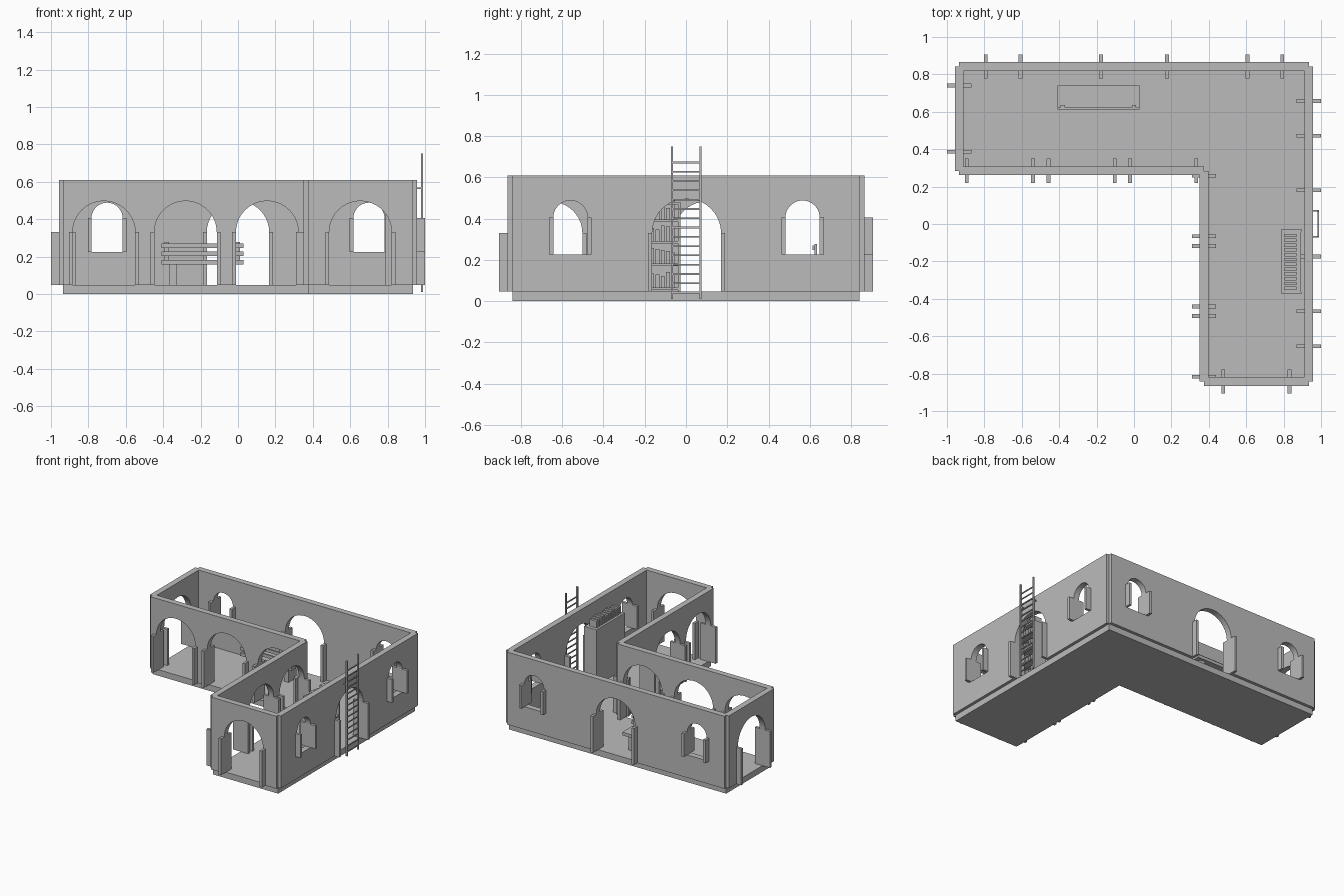
import bpy, math
from mathutils import Matrix, Vector

if "Cube" in bpy.data.objects:
    bpy.data.objects.remove(bpy.data.objects["Cube"])

stone = bpy.data.materials.new("plain_grey")
stone.diffuse_color = (0.5, 0.5, 0.5, 1)
stone.use_nodes = True
stone.node_tree.nodes["Principled BSDF"].inputs["Base Color"].default_value = stone.diffuse_color

FLOOR, TOP = 0.047, 0.61
X, Y = 0.935, 0.842            # outer footprint centre lines
IX, IY = 0.374, 0.284          # inner corner of the L
THICK, JAMB_DEPTH, JAMB_W = 0.046, 0.13, 0.02


def add_mesh(name, verts, faces):
    me = bpy.data.meshes.new(name)
    me.from_pydata(verts, [], faces)
    me.materials.append(stone)
    ob = bpy.data.objects.new(name, me)
    bpy.context.collection.objects.link(ob)
    return ob


CUBE = [(0, 2, 3, 1), (4, 5, 7, 6), (0, 1, 5, 4), (2, 6, 7, 3), (0, 4, 6, 2), (1, 3, 7, 5)]


def boxes(name, items):
    """One object from boxes given as (x0, x1, y0, y1, z0, z1)."""
    verts, faces = [], []
    for x0, x1, y0, y1, z0, z1 in items:
        n = len(verts)
        verts += [(x, y, z) for z in (z0, z1) for y in (y0, y1) for x in (x0, x1)]
        faces += [tuple(n + i for i in f) for f in CUBE]
    return add_mesh(name, verts, faces)


def arch(c, half, spring, rise_from, n=20):
    """Outline of an arched opening, left foot to right foot."""
    pts = [(c - half, rise_from)]
    pts += [(c - half * math.cos(math.pi * i / n), spring + half * math.sin(math.pi * i / n))
            for i in range(n + 1)]
    return pts + [(c + half, rise_from)]


def wall(name, axis, at, lo, hi, doors, windows=(), half=0.167):
    """Wall along an axis with arched doors, arched windows and their jambs."""
    outline = [(lo, FLOOR)]
    for c in doors:
        outline += arch(c, half, 0.33, FLOOR)
    outline += [(hi, FLOOR), (hi, TOP), (lo, TOP)]
    cu = bpy.data.curves.new(name + "_profile", 'CURVE')
    cu.dimensions = '2D'
    cu.fill_mode = 'BOTH'
    cu.extrude = THICK / 2
    for pts in [outline] + [arch(c, 0.083, 0.405, 0.225) for c in windows]:
        sp = cu.splines.new('POLY')
        sp.points.add(len(pts) - 1)
        for p, (u, v) in zip(sp.points, pts):
            p.co = (u, v, 0, 1)
        sp.use_cyclic_u = True
    tmp = bpy.data.objects.new(name + "_profile", cu)
    bpy.context.collection.objects.link(tmp)
    bpy.context.view_layer.update()
    dg = bpy.context.evaluated_depsgraph_get()
    me = bpy.data.meshes.new_from_object(tmp.evaluated_get(dg))
    bpy.data.objects.remove(tmp)
    u = Vector((1, 0, 0)) if axis == 'x' else Vector((0, 1, 0))
    v = Vector((0, 0, 1))
    m = Matrix((u, v, u.cross(v))).transposed().to_4x4()
    m.translation = (0, at, 0) if axis == 'x' else (at, 0, 0)
    me.transform(m)
    me.materials.clear()
    me.materials.append(stone)
    for p in me.polygons:
        p.use_smooth = False
        p.material_index = 0
    bpy.context.collection.objects.link(bpy.data.objects.new(name, me))
    # jambs on both sides of each opening
    spec = [(c, half + JAMB_W / 2, FLOOR, 0.33) for c in doors]
    spec += [(c, 0.083 + JAMB_W / 2, 0.225, 0.405) for c in windows]
    items = []
    for c, off, z0, z1 in spec:
        for s in (-1, 1):
            a = (c + s * off - JAMB_W / 2, c + s * off + JAMB_W / 2)
            d = (at - JAMB_DEPTH / 2, at + JAMB_DEPTH / 2)
            items.append((*a, *d, z0, z1) if axis == 'x' else (*d, *a, z0, z1))
    boxes(name + "_jambs", items)


# L-shaped floor slab
foot = [(-X, IY), (IX, IY), (IX, -Y), (X, -Y), (X, Y), (-X, Y)]
n = len(foot)
add_mesh("floor_slab", [(x, y, z) for z in (0, FLOOR) for x, y in foot],
         [tuple(reversed(range(n))), tuple(range(n, 2 * n))]
         + [(i, (i + 1) % n, (i + 1) % n + n, i + n) for i in range(n)])

# Six walls
sx, sy = (IX + X) / 3, (IY + Y) / 3
wall("back_wall", 'x', Y, -X, X, [0], [-0.7, 0.7])
wall("right_wall", 'y', X, -Y, Y, [0.003], [-0.56, 0.565])
wall("left_wall", 'y', -X, IY, Y, [(IY + Y) / 2])
wall("front_wall", 'x', -Y, IX, X, [(IX + X) / 2])
wall("court_long_wall", 'x', IY, -X, IX, [-X + sx * (i + 0.5) for i in range(3)])
wall("court_side_wall", 'y', IX, -Y, IY, [-Y + sy * (i + 0.5) for i in range(3)], half=0.152)

# Bench with slatted back
boxes("bench_seat", [(-0.41, 0.03, 0.612, 0.74, 0.157, 0.181)])
boxes("bench_legs", [(x, x + 0.04, 0.635, 0.72, FLOOR, 0.157) for x in (-0.37, -0.05)])
boxes("bench_posts", [(x - 0.012, x + 0.012, 0.622, 0.636, 0.181, 0.278) for x in (-0.38, 0.0)])
boxes("bench_back_slats", [(-0.41, 0.03, 0.612, 0.624, z, z + 0.024) for z in (0.202, 0.247)])

# Bookcase, open towards the right wall
bx0, bx1, by0, by1, btop = 0.788, 0.895, -0.375, -0.027, 0.48
levels = [0.055, 0.17, 0.28, 0.385, btop - 0.012]
boxes("bookcase_back", [(bx0, bx0 + 0.012, by0, by1, FLOOR, btop)])
boxes("bookcase_sides", [(bx0, bx1, y, y + 0.012, FLOOR, btop) for y in (by0, by1 - 0.012)])
boxes("bookcase_shelves", [(bx0 + 0.012, bx1 - 0.002, by0 + 0.012, by1 - 0.012, z, z + 0.012)
                           for z in levels])
heights = (0.075, 0.062, 0.07, 0.055, 0.066)
books = []
for r, z in enumerate(levels):
    for i in range(12):
        y = by0 + 0.022 + i * 0.0257
        h = heights[(i * 2 + r) % 5] * (0.85 if r == 4 else 1.0)
        books.append((0.805, 0.868, y, y + 0.018, z + 0.012, z + 0.012 + h))
boxes("books", books)

# Ladder leaning upright on the right wall
boxes("ladder_rails", [(0.978, 0.99, y - 0.005, y + 0.005, 0.01, 0.75) for y in (-0.068, 0.07)])
boxes("ladder_rungs", [(0.981, 0.988, -0.066, 0.068, z - 0.004, z + 0.004)
                       for z in [0.042 + 0.045 * i for i in range(15)]])
boxes("ladder_brackets", [(0.955, 0.98, y - 0.004, y + 0.004, 0.562, 0.57) for y in (-0.068, 0.07)])
